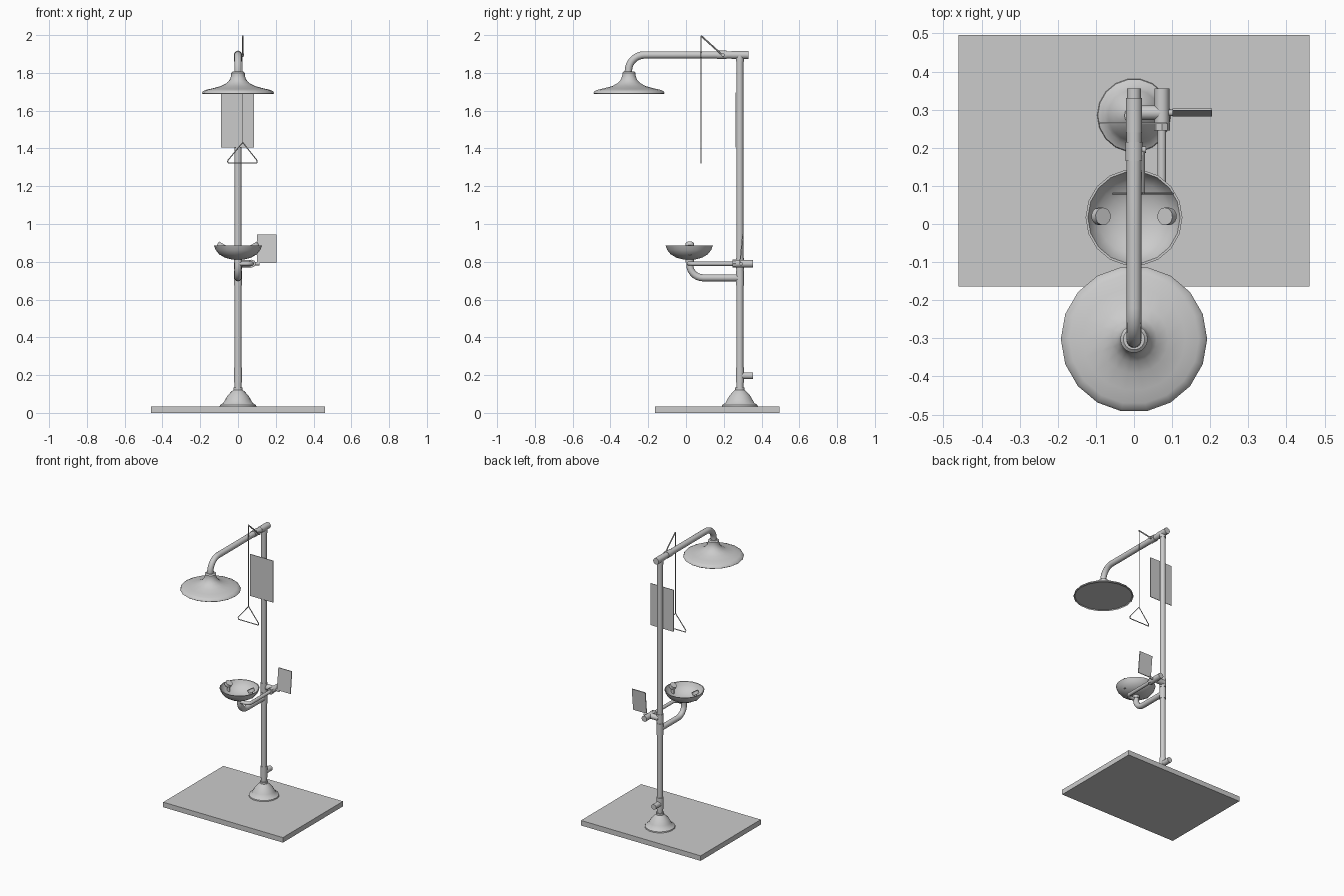
import bpy, bmesh, math
from mathutils import Vector, Matrix

if "Cube" in bpy.data.objects:
    bpy.data.objects.remove(bpy.data.objects["Cube"])

PY = 0.285  # y of the post axis


def finish(name, bm, smooth=True):
    bmesh.ops.recalc_face_normals(bm, faces=bm.faces)
    me = bpy.data.meshes.new(name)
    bm.to_mesh(me)
    bm.free()
    ob = bpy.data.objects.new(name, me)
    bpy.context.collection.objects.link(ob)
    bpy.ops.object.select_all(action='DESELECT')
    ob.select_set(True)
    bpy.context.view_layer.objects.active = ob
    if smooth:
        bpy.ops.object.shade_smooth_by_angle(angle=math.radians(40))
    return ob


def box(name, centre, size, rot=None):
    bm = bmesh.new()
    bmesh.ops.create_cube(bm, size=1)
    m = Matrix.Translation(centre) @ (rot or Matrix()) @ Matrix.Diagonal((*size, 1))
    bmesh.ops.transform(bm, matrix=m, verts=bm.verts)
    return finish(name, bm, False)


def lathe(name, profile, x, y, sides):
    bm = bmesh.new()
    vs = [bm.verts.new((r, 0, z)) for r, z in profile]
    es = [bm.edges.new(p) for p in zip(vs, vs[1:])]
    bmesh.ops.spin(bm, geom=vs + es, cent=(0, 0, 0), axis=(0, 0, 1),
                   angle=math.tau, steps=sides, use_duplicate=False)
    bmesh.ops.remove_doubles(bm, verts=bm.verts, dist=1e-5)
    bmesh.ops.translate(bm, verts=bm.verts, vec=(x, y, 0))
    return finish(name, bm)


def tube(name, pts, r, sides=16):
    """Sweep a capped circle along a path lying in one plane."""
    pts = [Vector(p) for p in pts]
    bm = bmesh.new()
    rings = []
    for i, p in enumerate(pts):
        a = (p - pts[max(i - 1, 0)]).normalized()
        b = (pts[min(i + 1, len(pts) - 1)] - p).normalized()
        t = (a + b).normalized()
        if i == 0:
            u = t.orthogonal().normalized()
        else:
            u = (u - t * u.dot(t)).normalized()
        w = t.cross(u)
        rings.append([bm.verts.new(p + r * (math.cos(k) * u + math.sin(k) * w))
                      for k in (math.tau * j / sides for j in range(sides))])
    for A, B in zip(rings, rings[1:]):
        for j in range(sides):
            k = (j + 1) % sides
            bm.faces.new((A[j], A[k], B[k], B[j]))
    bm.faces.new(rings[0])
    bm.faces.new(rings[-1])
    return finish(name, bm)


def bend(start, corner, end, radius, steps=7):
    """Path start -> rounded 90 degree corner -> end."""
    s, c, e = Vector(start), Vector(corner), Vector(end)
    d1, d2 = (s - c).normalized(), (e - c).normalized()
    o = c + (d1 + d2) * radius
    arc = [o - radius * (math.cos(a) * d2 + math.sin(a) * d1)
           for a in (math.pi / 2 * i / steps for i in range(steps + 1))]
    return [s] + arc + [e]


# Floor plate, bell flange and post
box("base_plate", (0, 0.166, 0.0175), (0.92, 0.66, 0.035))
lathe("base_flange", [(0, 0.034), (0.097, 0.034), (0.095, 0.042), (0.078, 0.052), (0.068, 0.07),
                      (0.055, 0.092), (0.036, 0.112), (0.025, 0.122), (0.025, 0.135), (0, 0.135)],
      0, PY, 18)
tube("post", [(0, PY, 0.04), (0, PY, 1.895)], 0.0185)

# Pipe tees on the post
for name, z0, z1 in (("lower_tee", 0.16, 0.24), ("middle_tee", 0.675, 0.755), ("valve_tee", 0.76, 0.82), ("top_tee", 1.86, 1.895)):
    tube(name, [(0, PY, z0), (0, PY, z1)], 0.0215)
tube("drain_stub", [(0, PY, 0.197), (0, 0.355, 0.197)], 0.018)

# Shower arm and head
tube("shower_arm", bend((0, 0.3, 1.895), (0, -0.305, 1.895), (0, -0.305, 1.79), 0.085), 0.0195)
tube("arm_tee", [(0, 0.24, 1.895), (0, 0.33, 1.895)], 0.0215)
tube("shower_valve", [(0, 0.165, 1.895), (0, 0.215, 1.895)], 0.0225)
lathe("shower_head", [(0, 1.807), (0.028, 1.807), (0.036, 1.8), (0.036, 1.785), (0.043, 1.765),
                      (0.06, 1.746), (0.09, 1.73), (0.135, 1.718), (0.17, 1.71), (0.187, 1.702),
                      (0.192, 1.692), (0.187, 1.688), (0.183, 1.695), (0, 1.695)], 0, -0.302, 18)

# Pull lever, rod and triangular handle
LX, LY = 0.025, 0.08
tube("lever_pivot", [(0, 0.195, 1.895), (0.032, 0.195, 1.895)], 0.009, 10)
tube("pull_lever", [(LX, 0.2, 1.888), (LX, LY, 1.996)], 0.0045, 8)
tube("pull_rod", [(LX, LY, 1.995), (LX, LY, 1.43)], 0.002, 6)
tri = [(LX, LY, 1.432), (-0.055, LY, 1.335), (-0.053, LY, 1.322),
       (0.1, LY, 1.322), (0.102, LY, 1.335)]
for a, b in zip(tri, tri[1:] + tri[:1]):
    tube("pull_handle", [a, b], 0.003, 6)

# Sign board
box("sign_board", (-0.002, 0.264, 1.55), (0.176, 0.004, 0.29))

# Eyewash bowl with its supply pipe
lathe("eyewash_bowl", [(0, 0.812), (0.035, 0.813), (0.07, 0.822), (0.1, 0.84), (0.118, 0.862),
                       (0.127, 0.885), (0.121, 0.885), (0.112, 0.864), (0.095, 0.845),
                       (0.067, 0.828), (0.035, 0.819), (0, 0.818)], 0, 0.017, 18)
tube("bowl_supply", bend((0, PY, 0.715), (0, 0.02, 0.715), (0, 0.02, 0.815), 0.07), 0.0185)
tube("bowl_collar", [(0, 0.02, 0.795), (0, 0.02, 0.816)], 0.022)

# Tilted spray heads and risers inside the bowl
for s in (-1, 1):
    top = Vector((s * 0.081, 0.02, 0.896))
    n = Vector((-s * 0.5, 0, 0.85)).normalized()
    tube("spray_head", [top - n * 0.022, top], 0.023, 14)
    tube("spray_riser", [(s * 0.088, 0.02, 0.835), top - n * 0.015], 0.01, 10)

# Push valve, feed pipe and paddle
VX, VZ = 0.073, 0.79
tube("valve_link", [(0, 0.292, VZ), (VX, 0.292, VZ)], 0.019)
tube("valve_body", [(VX, 0.265, VZ), (VX, 0.355, VZ)], 0.0195)
tube("valve_nut", [(VX, 0.245, VZ), (VX, 0.265, VZ)], 0.021, 8)
tube("valve_feed", bend((VX, 0.26, VZ), (VX, 0.015, VZ), (0, 0.015, VZ), 0.03), 0.0115, 12)
tube("valve_stem", [(VX, 0.292, VZ), (0.115, 0.292, VZ)], 0.009, 10)
box("push_paddle", (0.153, 0.293, 0.869), (0.103, 0.006, 0.151), Matrix.Rotation(-0.1, 4, 'X'))
